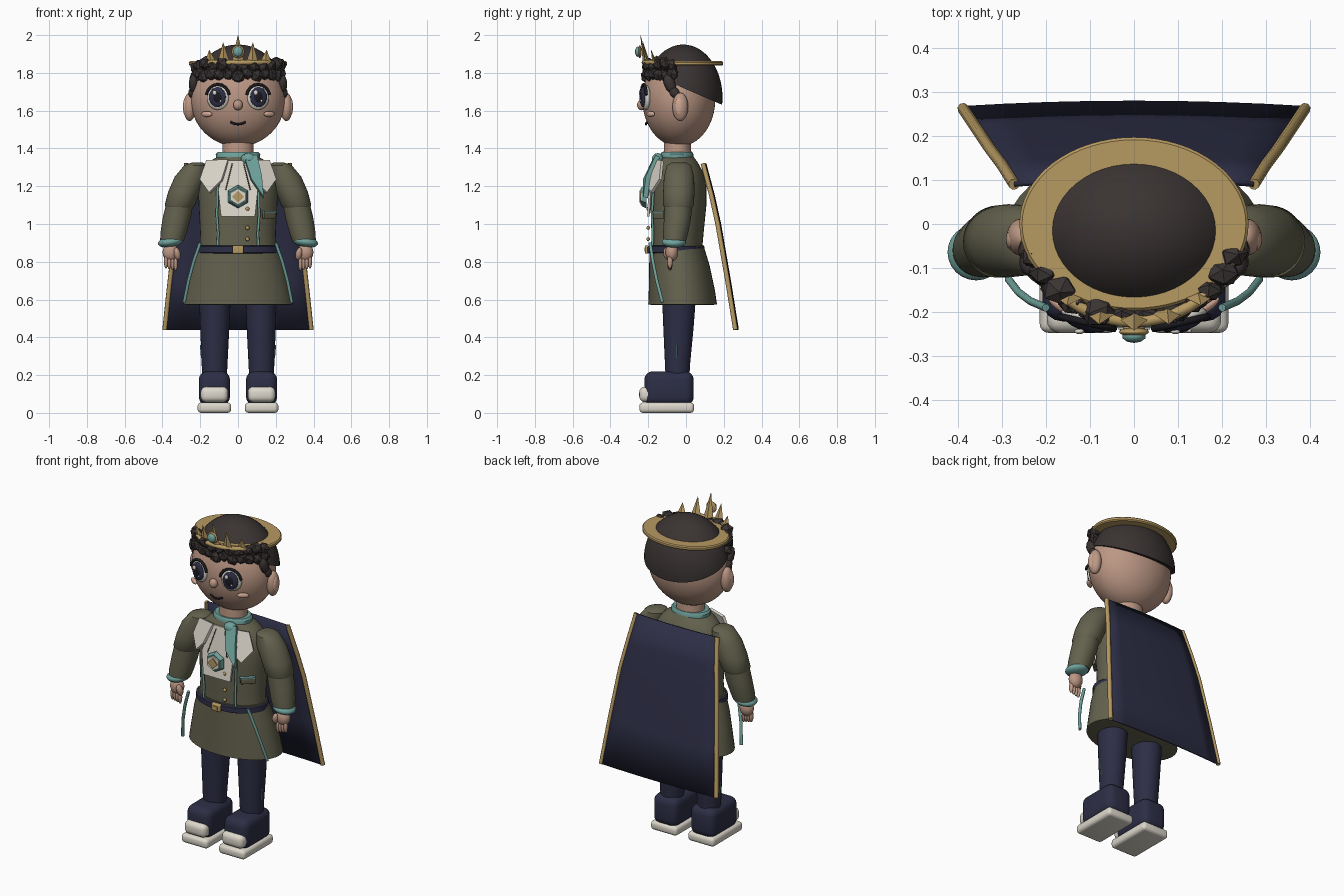
import bpy, bmesh, math, random
from mathutils import Matrix, Vector, Euler

random.seed(4)
old = bpy.data.objects.get("Cube")
if old:
    bpy.data.objects.remove(old, do_unlink=True)


def material(name, r, g, b):
    m = bpy.data.materials.new(name)
    m.use_nodes = True
    m.diffuse_color = (r, g, b, 1)
    bsdf = next(n for n in m.node_tree.nodes if n.type == 'BSDF_PRINCIPLED')
    bsdf.inputs["Base Color"].default_value = (r, g, b, 1)
    return m


skin = material("skin", .5, .31, .23)
blush = material("blush", .62, .38, .29)
hair = material("dark_hair", .042, .034, .032)
olive = material("olive_cloth", .125, .12, .075)
navy = material("navy_cloth", .026, .027, .06)
teal = material("teal_trim", .16, .36, .33)
gold = material("gold", .47, .32, .12)
cream = material("cream", .72, .68, .6)
black = material("black", .01, .01, .014)


def finish(name, bm, mat, angle=40):
    bmesh.ops.recalc_face_normals(bm, faces=bm.faces)
    me = bpy.data.meshes.new(name)
    bm.to_mesh(me)
    bm.free()
    me.materials.append(mat)
    for p in me.polygons:
        p.use_smooth = angle > 0
    if angle:
        me.set_sharp_from_angle(angle=math.radians(angle))
    ob = bpy.data.objects.new(name, me)
    bpy.context.collection.objects.link(ob)
    return ob


def ball(name, loc, size, mat, rot=(0, 0, 0), seg=24):
    bm = bmesh.new()
    m = Matrix.LocRotScale(Vector(loc), Euler(rot), Vector(size))
    bmesh.ops.create_uvsphere(bm, u_segments=seg, v_segments=seg * 2 // 3, radius=1, matrix=m)
    return finish(name, bm, mat, 60)


def box(name, loc, size, mat, bevel=0.0, rot=(0, 0, 0)):
    bm = bmesh.new()
    bmesh.ops.create_cube(bm, size=1, matrix=Matrix.LocRotScale(None, None, Vector(size)))
    if bevel:
        bmesh.ops.bevel(bm, geom=bm.edges[:], offset=bevel, segments=4, profile=.5, affect='EDGES')
    bm.transform(Matrix.LocRotScale(Vector(loc), Euler(rot), None))
    return finish(name, bm, mat)


def loft(name, rings, mat, n=32, caps=True, angle=40):
    """Skin a stack of horizontal ellipses (x, y, z, rx, ry)."""
    bm = bmesh.new()
    turn = [2 * math.pi * i / n for i in range(n)]
    loops = [[bm.verts.new((x + rx * math.cos(a), y + ry * math.sin(a), z)) for a in turn]
             for x, y, z, rx, ry in rings]
    for lo, hi in zip(loops, loops[1:]):
        for i in range(n):
            j = (i + 1) % n
            bm.faces.new((lo[i], lo[j], hi[j], hi[i]))
    if caps:
        bm.faces.new(loops[0])
        bm.faces.new(loops[-1])
    return finish(name, bm, mat, angle)


def tube(name, pts, r, mat):
    cu = bpy.data.curves.new(name, 'CURVE')
    cu.dimensions = '3D'
    cu.bevel_depth, cu.bevel_resolution, cu.use_fill_caps = r, 2, True
    sp = cu.splines.new('POLY')
    sp.points.add(len(pts) - 1)
    for p, co in zip(sp.points, pts):
        p.co = (*co, 1)
    tmp = bpy.data.objects.new(name, cu)
    me = bpy.data.meshes.new_from_object(tmp)
    bm = bmesh.new()
    bm.from_mesh(me)
    bpy.data.objects.remove(tmp)
    bpy.data.meshes.remove(me)
    return finish(name, bm, mat, 50)


def plate(name, pts, mat, thick=.012):
    bm = bmesh.new()
    bm.faces.new([bm.verts.new(p) for p in pts])
    ob = finish(name, bm, mat, 0)
    mod = ob.modifiers.new("thickness", 'SOLIDIFY')
    mod.thickness, mod.offset = thick, 0
    return ob


# Head, neck and hair cap
ball("head", (0, -.038, 1.66), (.25, .193, .25), skin, seg=48)
loft("neck", [(0, -.045, 1.33, .085, .075), (0, -.045, 1.46, .08, .07)], skin)
bm = bmesh.new()
bmesh.ops.create_uvsphere(bm, u_segments=48, v_segments=32, radius=1,
                          matrix=Matrix.LocRotScale(Vector((0, -.015, 1.67)), None, Vector((.255, .208, .28))))
bmesh.ops.bisect_plane(bm, geom=bm.verts[:] + bm.edges[:] + bm.faces[:], plane_co=(0, -.19, 1.795),
                       plane_no=(0, .43, 1), clear_inner=True)
bmesh.ops.holes_fill(bm, edges=[e for e in bm.edges if e.is_boundary])
finish("hair_cap", bm, hair)

# Faceted curls along the fringe
for row, (z, count) in enumerate(((1.79, 13), (1.845, 12))):
    for i in range(count):
        a = math.radians(-74 + 148 * i / (count - 1))
        bm = bmesh.new()
        r = random.uniform(.034, .045)
        m = Matrix.LocRotScale(Vector((.232 * math.sin(a), -.02 - .188 * math.cos(a), z + random.uniform(-.015, .01))),
                               Euler((random.random(), random.random(), random.random())), Vector((r, r * .8, r)))
        bmesh.ops.create_icosphere(bm, subdivisions=1, radius=1, matrix=m)
        finish("fringe_curl", bm, hair, 0)

# Face and ears
ball("nose", (0, -.235, 1.63), (.025, .024, .028), skin)
tube("mouth", [(.04 * t, -.212 + .006 * t * t, 1.528 + .012 * t * t) for t in (-1, -.5, 0, .5, 1)], .006, black)
for s in (1, -1):
    turn = (0, 0, s * .25)
    ball("eye_white", (s * .107, -.213, 1.67), (.06, .022, .066), cream, turn)
    ball("iris", (s * .109, -.228, 1.672), (.046, .014, .053), navy, turn)
    ball("pupil", (s * .109, -.237, 1.672), (.024, .009, .03), black, turn)
    ball("eye_glint", (s * .109 - .015, -.244, 1.695), (.011, .006, .013), cream)
    ball("eye_small_glint", (s * .109 + .016, -.242, 1.652), (.006, .005, .007), cream)
    lash = [math.radians(d) for d in range(10, 171, 20)]
    tube("eyelash", [(s * .107 + .062 * math.cos(a), -.224 + s * .014 * math.cos(a), 1.672 + .067 * math.sin(a))
                     for a in lash], .008, black)
    ball("cheek", (s * .165, -.187, 1.582), (.034, .012, .015), blush, (0, 0, s * .6))
    ball("ear", (s * .256, -.03, 1.62), (.033, .042, .075), skin)
    ball("inner_ear", (s * .278, -.035, 1.62), (.013, .024, .048), blush)
    ball("side_lock", (s * .236, -.085, 1.74), (.025, .03, .055), hair, (.4, 0, 0), 8)
    ball("side_lock_tip", (s * .245, -.06, 1.695), (.018, .026, .032), hair, (.6, 0, 0), 8)

# Crown: flat ring, raised front band, spikes and jewel
loft("crown_ring", [(0, 0, z, .26 - d, .197 - d) for d, z in
                    ((.06, 1.838), (.006, 1.838), (0, 1.844), (0, 1.856), (.006, 1.862), (.06, 1.862))], gold, 64)
arc = [math.radians(d) for d in range(-48, 49, 8)]
tube("crown_band", [(.235 * math.sin(a), -.222 * math.cos(a), 1.855) for a in arc], .013, gold)
for deg, top in ((-40, 1.92), (-19.5, 1.96), (0, 2), (19.5, 1.96), (40, 1.92)):
    a = math.radians(deg)
    x, y = .225 * math.sin(a), -.215 * math.cos(a)
    loft("crown_spike", [(x, y, 1.85, .034, .013), (x * 1.05, y * 1.12, top, .001, .001)], gold, 4, angle=0)
ball("crown_jewel_mount", (0, -.245, 1.912), (.034, .01, .034), gold)
ball("crown_jewel", (0, -.255, 1.912), (.027, .015, .027), teal, seg=10)

# Jacket, skirt and belt
loft("jacket", [(0, -.05, .86, .205, .135), (0, -.045, .95, .2, .138), (0, -.04, 1.1, .208, .148),
                (0, -.038, 1.2, .212, .146), (0, -.04, 1.28, .2, .128), (0, -.045, 1.33, .155, .105),
                (0, -.047, 1.365, .09, .08)], olive, 40)
loft("skirt", [(0, -.02, .572, .27, .165), (0, -.018, .575, .29, .182), (0, -.022, .65, .276, .175),
               (0, -.035, .78, .247, .16), (0, -.05, .89, .21, .142)], olive, 40)
loft("belt", [(0, -.053, .845, .212, .143), (0, -.053, .85, .222, .152), (0, -.053, .88, .22, .151),
              (0, -.053, .885, .21, .142)], navy, 40)
box("belt_buckle", (0, -.207, .865), (.058, .022, .044), gold, .006)
box("buckle_inset", (0, -.218, .865), (.03, .006, .02), gold)

# Neckwear, shirt front and brooch
loft("neck_band", [(0, -.048, 1.338, .095, .075), (0, -.048, 1.345, .116, .086), (0, -.048, 1.37, .118, .087),
                   (0, -.048, 1.382, .108, .08), (0, -.048, 1.38, .08, .065)], teal)
plate("shirt_front", [(-.09, -.2, 1.04), (.09, -.2, 1.04), (.105, -.193, 1.18), (.06, -.155, 1.335),
                      (-.06, -.155, 1.335), (-.105, -.193, 1.18)], cream)
for s in (1, -1):
    plate("collar_flap", [(s * .05, -.16, 1.34), (s * .165, -.125, 1.335), (s * .2, -.135, 1.235),
                          (s * .15, -.18, 1.165), (s * .085, -.205, 1.23)], cream, .016)
    tube("shirt_pleat", [(s * .03, -.168, 1.32), (s * .065, -.2, 1.18)], .003, olive)
plate("scarf_tail", [(.03, -.155, 1.36), (.1, -.15, 1.36), (.125, -.2, 1.25), (.135, -.215, 1.14),
                     (.07, -.215, 1.235)], teal, .025)
ball("scarf_knot", (.055, -.15, 1.345), (.04, .03, .03), teal)
bm = bmesh.new()
bmesh.ops.create_cone(bm, cap_ends=True, segments=6, radius1=.062, radius2=.05, depth=.025,
                      matrix=Matrix.Translation((0, -.222, 1.145)) @ Matrix.Rotation(math.pi / 2, 4, 'X'))
finish("brooch", bm, teal, 0)
bm = bmesh.new()
bmesh.ops.create_cone(bm, cap_ends=True, segments=6, radius1=.044, radius2=.042, depth=.008,
                      matrix=Matrix.Translation((0, -.236, 1.145)) @ Matrix.Rotation(math.pi / 2, 4, 'X'))
finish("brooch_face", bm, cream, 0)
box("brooch_diamond", (0, -.24, 1.145), (.045, .014, .045), gold, rot=(0, math.pi / 4, 0))
for z in (1.08, .98, .92):
    ball("button", (.05, -.2, z), (.011, .009, .011), gold, seg=12)
box("pocket", (.165, -.14, 1.045), (.085, .02, .034), olive, .004, (0, 0, .75))
box("pocket_trim", (.166, -.143, 1.064), (.088, .022, .007), teal, 0, (0, 0, .75))

# Paired trims, limbs and shoes
for s in (1, -1):
    tube("jacket_trim", [(s * .108, -.172, 1.2), (s * .112, -.18, 1.05), (s * .105, -.175, .95),
                         (s * .108, -.178, .885)], .007, teal)
    tube("skirt_trim", [(s * .2, -.19, .9), (s * .235, -.175, .8), (s * .262, -.155, .7),
                        (s * .285, -.125, .585)], .009, teal)
    loft("upper_sleeve", [(s * .215, -.037, 1.325, .03, .04), (s * .225, -.037, 1.31, .06, .065),
                          (s * .25, -.037, 1.25, .085, .08), (s * .285, -.038, 1.17, .085, .083),
                          (s * .308, -.04, 1.1, .08, .082), (s * .312, -.04, 1.085, .07, .072)], olive)
    loft("lower_sleeve", [(s * .308, -.04, 1.11, .072, .074), (s * .325, -.045, 1.03, .074, .072),
                          (s * .342, -.055, .95, .069, .066), (s * .35, -.06, .91, .062, .06)], olive)
    ball("cuff", (s * .358, -.064, .905), (.066, .064, .03), teal, (0, s * .15, 0))
    ball("palm", (s * .357, -.075, .85), (.042, .034, .048), skin)
    for i in range(4):
        ball("finger", (s * (.33 + .017 * i), -.085, .79 + .004 * i), (.011, .014, .038), skin, seg=12)
    ball("thumb", (s * .322, -.1, .842), (.018, .02, .034), skin, (.2, s * .2, 0), 14)
    loft("leg", [(s * .125, -.045, .16, .064, .062), (s * .124, -.045, .25, .068, .066),
                 (s * .123, -.04, .45, .077, .08), (s * .122, -.037, .62, .084, .09)], navy)
    tube("leg_stitch", [(s * .192, -.05, .29), (s * .198, -.05, .36)], .004, teal)
    box("shoe", (s * .125, -.09, .13), (.165, .262, .18), navy, .045)
    box("toe_cap", (s * .125, -.205, .098), (.146, .085, .082), cream, .03)
    box("sole", (s * .125, -.102, .0275), (.178, .29, .055), cream, .02)

# Cape with gold edging
steps = [(.272, .09, 1.32), (.3, .135, 1.15), (.325, .168, 1), (.36, .22, .7), (.388, .262, .44)]
bm = bmesh.new()
rows = [[bm.verts.new((w * t / 4, y + .012 * (1 - (t / 4) ** 2), z)) for t in range(-4, 5)] for w, y, z in steps]
for a, b in zip(rows, rows[1:]):
    for i in range(8):
        bm.faces.new((a[i], a[i + 1], b[i + 1], b[i]))
cape = finish("cape", bm, navy)
mod = cape.modifiers.new("thickness", 'SOLIDIFY')
mod.thickness, mod.offset = .012, 0
for s in (1, -1):
    tube("cape_edge", [(s * w, y, z) for w, y, z in steps], .013, gold)
